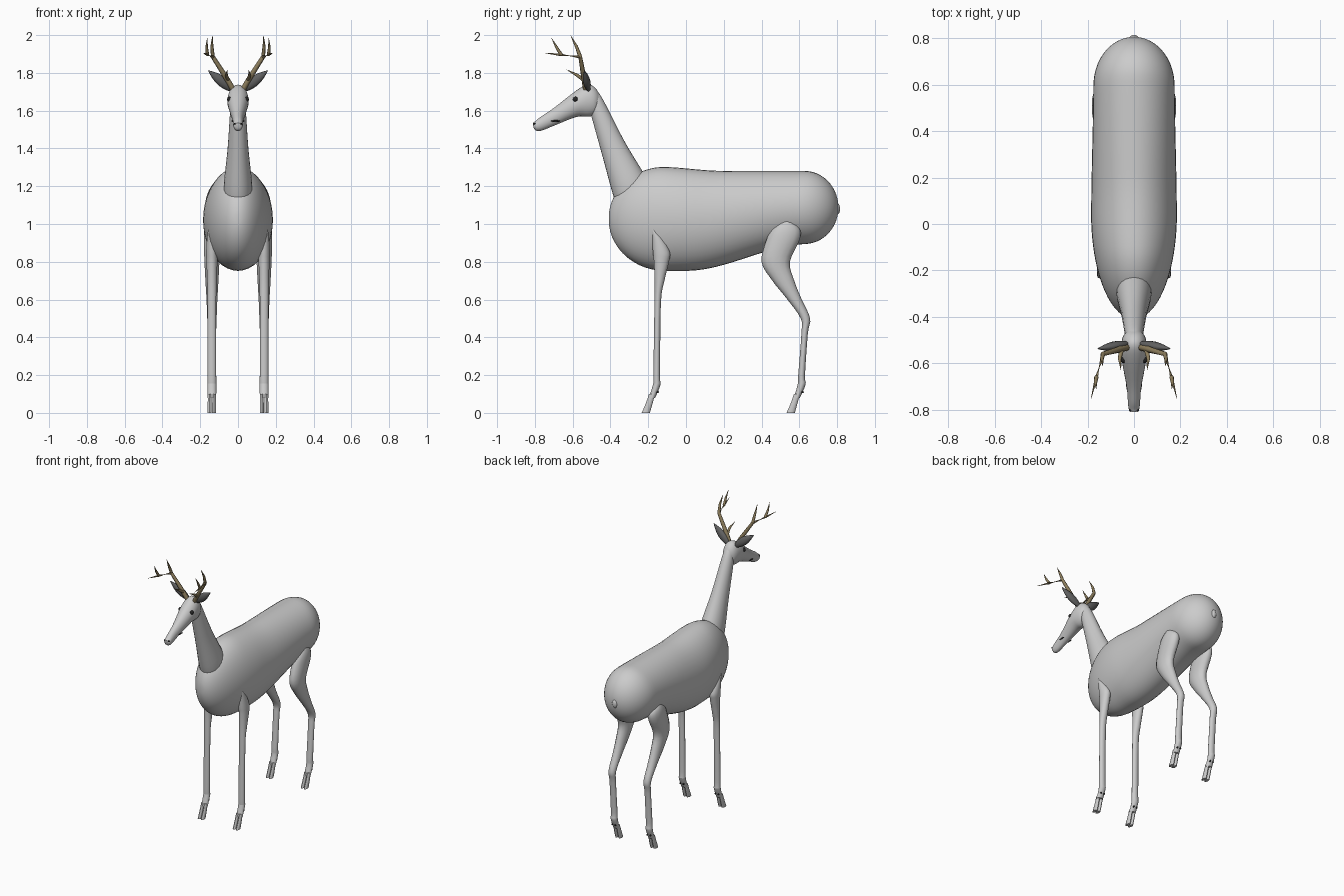
import bpy, bmesh, math
from mathutils import Vector

cube = bpy.data.objects.get("Cube")
if cube:
    bpy.data.objects.remove(cube, do_unlink=True)

SIDEWAYS = Vector((1, 0, 0))
LEG_X = .138


def material(name, red, green, blue):
    colour = (red, green, blue, 1)
    mat = bpy.data.materials.new(name)
    mat.use_nodes = True
    mat.diffuse_color = colour
    mat.node_tree.nodes["Principled BSDF"].inputs["Base Color"].default_value = colour
    return mat


coat = material("grey coat", .6, .6, .6)
ear_grey = material("dark grey ear", .12, .12, .12)
antler_tan = material("tan antler", .27, .21, .11)
near_black = material("near black", .02, .02, .02)


def finish(bm, name, mat, mirror):
    """Turn the bmesh into a smooth object, optionally mirrored across x."""
    bmesh.ops.recalc_face_normals(bm, faces=bm.faces)
    mesh = bpy.data.meshes.new(name)
    bm.to_mesh(mesh)
    bm.free()
    mesh.materials.append(mat)
    obj = bpy.data.objects.new(name, mesh)
    bpy.context.collection.objects.link(obj)
    if mirror:
        modifier = obj.modifiers.new("Mirror", 'MIRROR')
        modifier.use_mirror_merge = False
    bpy.ops.object.select_all(action='DESELECT')
    obj.select_set(True)
    bpy.context.view_layer.objects.active = obj
    bpy.ops.object.shade_smooth_by_angle(angle=math.radians(50))


def skin(bm, rings, sides):
    """Bridge elliptical rings given as centre, half-axis u and half-axis v."""
    angles = [math.tau * i / sides for i in range(sides)]
    loops = [[bm.verts.new(centre + u * math.cos(a) + v * math.sin(a)) for a in angles]
             for centre, u, v in rings]
    for lower, upper in zip(loops, loops[1:]):
        for i in range(sides):
            bm.faces.new((lower[i - 1], lower[i], upper[i], upper[i - 1]))
    bm.faces.new(loops[0])
    bm.faces.new(loops[-1])


def smooth_stations(stations, steps=4):
    """Flow a smooth curve through the stations."""
    points = [Vector(s) for s in stations]
    points = [points[0]] + points + [points[-1]]
    result = []
    for before, start, end, after in zip(points, points[1:], points[2:], points[3:]):
        handle_a = start + (end - before) / 6
        handle_b = end - (after - start) / 6
        for step in range(steps):
            t = step / steps
            a, b, c = (start.lerp(handle_a, t), handle_a.lerp(handle_b, t),
                       handle_b.lerp(end, t))
            result.append(a.lerp(b, t).lerp(b.lerp(c, t), t))
    return result + [points[-1]]


def loft(name, stations, tilt=0, x=0, sides=24, mirror=False):
    """Stations hold y, z, half depth and half width; tilt turns the sections."""
    axis = Vector((0, math.cos(math.radians(tilt)), math.sin(math.radians(tilt))))
    bm = bmesh.new()
    skin(bm, [(Vector((x, y, z)), axis * depth, SIDEWAYS * width)
              for y, z, depth, width in smooth_stations(stations)], sides)
    finish(bm, name, coat, mirror)


def spike(bm, path, radius):
    """Tapering round horn along a path."""
    points = [Vector(p) for p in path]
    last = len(points) - 1
    rings = []
    for i, point in enumerate(points):
        along = (points[min(i + 1, last)] - points[max(i - 1, 0)]).normalized()
        u = along.orthogonal().normalized()
        taper = radius * (1.05 - (i / last) ** 2)
        rings.append((point, u * taper, along.cross(u) * taper))
    skin(bm, rings, 8)


def ellipsoid(name, centre, size, mat, mirror=True):
    bm = bmesh.new()
    bmesh.ops.create_uvsphere(bm, u_segments=16, v_segments=10, radius=1)
    bmesh.ops.scale(bm, verts=bm.verts, vec=size)
    bmesh.ops.translate(bm, verts=bm.verts, vec=centre)
    finish(bm, name, mat, mirror)


def ease(t):
    t = min(max(t, 0), 1)
    return t * t * (3 - 2 * t)


def rounded(distance, length):
    """Quarter-ellipse swell over the given length from an end."""
    return math.sqrt(1 - max(0, 1 - distance / length) ** 2)


# Body: back line, belly line and width, all rounded off at chest and rump
CHEST, RUMP = -.41, .807
bm = bmesh.new()
rings = []
count = 50
for i in range(1, count):
    y = CHEST + (RUMP - CHEST) * (1 - math.cos(math.pi * i / count)) / 2
    rise = ease(y / .65)
    back = 1.303 - .022 * ease((y + .15) / .35)
    belly = .752 + .142 * rise
    to_chest, to_rump = y - CHEST, RUMP - y
    height = (back - belly) / 2 * rounded(to_chest, .3) * rounded(to_rump, .18)
    width = (.185 - .01 * rise) * rounded(to_chest, .45) * rounded(to_rump, .21)
    rings.append((Vector((0, y, (back + belly) / 2)),
                  Vector((0, 0, height)), SIDEWAYS * width))
skin(bm, rings, 40)
finish(bm, "body", coat, False)
ellipsoid("tail", (0, .8, 1.08), (.02, .016, .03), coat, mirror=False)

# Neck and head
loft("neck", [(-.275, 1.15, .1, .07), (-.305, 1.21, .1, .075), (-.385, 1.4, .071, .055),
              (-.47, 1.62, .046, .04), (-.495, 1.68, .035, .03)], tilt=37)
loft("head", [(-.81, 1.53, .006, .01), (-.8, 1.52, .022, .022), (-.77, 1.53, .037, .026),
              (-.7, 1.567, .047, .032), (-.58, 1.637, .07, .054), (-.52, 1.653, .085, .055),
              (-.48, 1.65, .07, .045), (-.455, 1.65, .03, .02)], tilt=90)
ellipsoid("eyes", (.043, -.585, 1.66), (.015, .015, .014), near_black)
ellipsoid("nostrils", (.016, -.802, 1.53), (.006, .008, .005), near_black)
ellipsoid("mouth_corners", (.03, -.69, 1.545), (.004, .025, .005), near_black)

# Legs: y, z and half depth; the width follows from the depth
legs = {
    "front": [(-.175, .97, .01), (-.15, .92, .03), (-.13, .85, .045), (-.13, .8, .04),
              (-.14, .7, .026), (-.15, .58, .017), (-.155, .2, .018), (-.155, .15, .02),
              (-.18, .08, .017)],
    "hind": [(.53, 1.02, .02), (.53, .98, .07), (.515, .92, .088), (.475, .8, .075),
             (.515, .7, .058), (.575, .6, .038), (.632, .5, .025), (.628, .42, .017),
             (.612, .2, .018), (.612, .15, .021), (.587, .08, .016)],
}
for label, stations in legs.items():
    loft(label + "_legs", [(y, z, depth, .018 + .3 * depth) for y, z, depth in stations],
         x=LEG_X, sides=14, mirror=True)
    # Cloven hooves and dew claws hang from the pastern
    ankle = stations[-1][0]
    for side, offset in (("inner", -.012), ("outer", .012)):
        toe = [(ankle, .1, .016, .009), (ankle - .015, .05, .018, .011),
               (ankle - .033, 0, .022, .011)]
        loft(f"{label}_{side}_toes", toe, x=LEG_X + offset, sides=10, mirror=True)
        ellipsoid(f"{label}_{side}_dew_claws", (LEG_X + offset, ankle + .028, .11),
                  (.005, .009, .006), near_black)

# Leaf-shaped ears
root, tip = Vector((.022, -.515, 1.705)), Vector((.157, -.538, 1.812))
across = Vector((-.62, 0, .78))
bm = bmesh.new()
rings = []
for i in range(11):
    t = i / 10
    swell = .002 + .026 * math.sin(math.pi * (.1 + .9 * t))
    rings.append((root.lerp(tip, t), across * swell, Vector((0, swell * .7, 0))))
skin(bm, rings, 14)
finish(bm, "ears", ear_grey, True)

# Antlers: a swept beam carrying three tines
bm = bmesh.new()
fork, middle = (.133, -.56, 1.885), (.162, -.66, 1.895)
spike(bm, [(.025, -.53, 1.71), (.06, -.54, 1.77), fork, middle, (.185, -.752, 1.906)], .014)
spike(bm, [fork, (.138, -.58, 1.94), (.135, -.612, 2)], .01)
spike(bm, [middle, (.166, -.685, 1.935), (.163, -.712, 1.985)], .009)
spike(bm, [(.052, -.537, 1.76), (.062, -.58, 1.79), (.056, -.632, 1.817)], .01)
finish(bm, "antlers", antler_tan, True)
